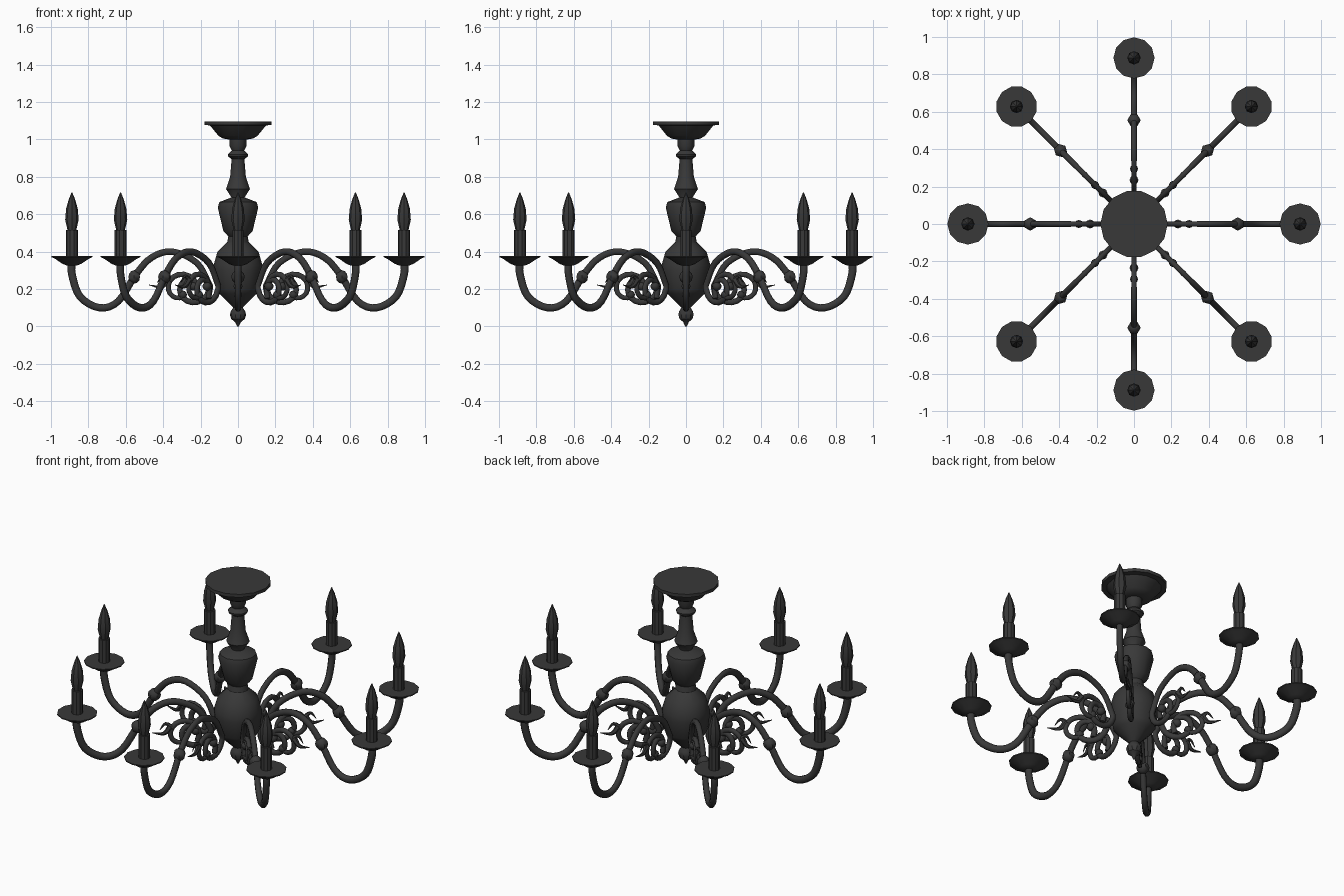
import bpy, bmesh, math
from mathutils import Vector

if "Cube" in bpy.data.objects:
    bpy.data.objects.remove(bpy.data.objects["Cube"])

iron = bpy.data.materials.new("dark_iron")
iron.diffuse_color = (0.04, 0.04, 0.04, 1)
iron.use_nodes = True
iron.node_tree.nodes["Principled BSDF"].inputs["Base Color"].default_value = iron.diffuse_color


def finish(name, bm, angle):
    bmesh.ops.recalc_face_normals(bm, faces=bm.faces)
    mesh = bpy.data.meshes.new(name)
    bm.to_mesh(mesh)
    bm.free()
    mesh.polygons.foreach_set("use_smooth", [True] * len(mesh.polygons))
    mesh.set_sharp_from_angle(angle=math.radians(angle))
    mesh.materials.append(iron)
    return mesh


def skin(bm, rings):
    n = len(rings[0])
    for a, b in zip(rings, rings[1:]):
        for i in range(n):
            j = (i + 1) % n
            bm.faces.new((a[i], a[j], b[j], b[i]))
    bm.faces.new(rings[0])
    bm.faces.new(rings[-1])


def lathe(name, profile, sides=12, x=0):
    bm = bmesh.new()
    turns = [math.tau * i / sides for i in range(sides)]
    skin(bm, [[bm.verts.new((x + r * math.cos(a), r * math.sin(a), z)) for a in turns]
              for r, z in profile])
    return finish(name, bm, 32)


def smooth_path(pts, steps=4):
    # Catmull-Rom through (radius out, height)
    p = [Vector(q) for q in pts]
    p = [2 * p[0] - p[1]] + p + [2 * p[-1] - p[-2]]
    out = []
    for a, b, c, d in zip(p, p[1:], p[2:], p[3:]):
        for s in range(steps):
            t = s / steps
            out.append(0.5 * (2 * b + (c - a) * t + (2 * a - 5 * b + 4 * c - d) * t * t
                              + (3 * b - a - 3 * c + d) * t ** 3))
    return out + [p[-2]]


def spiral(x, z, r0, r1, a0, a1, n=16):
    out = []
    for i in range(n + 1):
        t = i / n
        a, r = math.radians(a0 + (a1 - a0) * t), r0 + (r1 - r0) * t
        out.append(Vector((x + r * math.cos(a), z + r * math.sin(a))))
    return out


def tube(name, path, thick, thin, sides=8):
    # tapering sweep in the XZ plane, slightly narrower sideways
    bm = bmesh.new()
    rings = []
    last = len(path) - 1
    for i, q in enumerate(path):
        t = (path[min(i + 1, last)] - path[max(i - 1, 0)]).normalized()
        r = thick + (thin - thick) * i / last
        ring = []
        for k in range(sides):
            a = math.tau * (k + 0.5) / sides
            u = r * math.cos(a)
            ring.append(bm.verts.new((q.x - t.y * u, 0.85 * r * math.sin(a), q.y + t.x * u)))
        rings.append(ring)
    skin(bm, rings)
    return finish(name, bm, 50)


def ball(name, x, z, r, segments=8):
    bm = bmesh.new()
    bmesh.ops.create_uvsphere(bm, u_segments=segments, v_segments=6, radius=r)
    bmesh.ops.translate(bm, verts=bm.verts, vec=(x, 0, z))
    return finish(name, bm, 50)


def place(mesh, name, angle=0):
    ob = bpy.data.objects.new(name, mesh)
    ob.rotation_euler.z = angle
    bpy.context.collection.objects.link(ob)


# Central turned column, top to bottom
canopy = [(.18, 1.097), (.18, 1.078), (.15, 1.075), (.105, 1.02), (.08, 1.005), (.05, 1)]
place(lathe("canopy", canopy, 14), "ceiling_canopy")
stem = [(.045, 1.01), (.045, .965), (.033, .94), (.055, .92), (.052, .908), (.034, .895),
        (.042, .8), (.064, .735), (.035, .69), (.035, .66)]
place(lathe("stem", stem), "upper_stem")
urn = [(.035, .69), (.1, .665), (.108, .635), (.078, .51), (.05, .48), (.05, .46)]
place(lathe("urn", urn), "urn")
body = [(.05, .49), (.058, .45), (.11, .4), (.13, .33), (.13, .3), (.118, .2),
        (.1, .175), (.05, .125), (.018, .095)]
place(lathe("body", body), "bell_body")
finial = [(.02, .11), (.038, .082), (.043, .062), (.036, .04), (.016, .024), (.004, 0)]
place(lathe("finial", finial, 10), "bottom_finial")

# Swan-neck arm from candle to body, ending in a scroll
reach = .888
arm_path = smooth_path([(reach, .345), (reach, .28), (.845, .16), (.74, .1), (.64, .135),
                        (.545, .28), (.46, .37), (.35, .4), (.22, .34), (.15, .22)])
arm_path += spiral(.25, .21, .1, .025, 185, 510)
scroll_path = spiral(.31, .2, .1, .04, 210, -130)
leaf_path = smooth_path([(.37, .25), (.41, .212), (.475, .222)])
curl_path = smooth_path([(.36, .24), (.4, .27), (.432, .235)])

# Candle turned about the arm end
pan = [(.024, .325), (.05, .335), (.09, .362), (.11, .371), (.11, .377)]
flame = [(.022, .51), (.036, .57), (.031, .63), (.017, .68), (.002, .717)]

parts = [tube("arm", arm_path, .023, .015),
         tube("outer_scroll", scroll_path, .017, .013),
         tube("leaf_tip", leaf_path, .02, .002, 6),
         tube("leaf_curl", curl_path, .016, .002, 6),
         ball("arm_collar", .555, .265, .036, 6),
         ball("scroll_ball", .235, .215, .024),
         ball("outer_scroll_ball", .295, .17, .022),
         lathe("drip_pan", pan, 12, reach),
         lathe("candle_sleeve", [(.032, .37), (.032, .515)], 10, reach),
         lathe("flame_bulb", flame, 8, reach)]

# Eight equal arms around the column
for n in range(8):
    for mesh in parts:
        place(mesh, f"{mesh.name}_{n + 1}", n * math.pi / 4)
